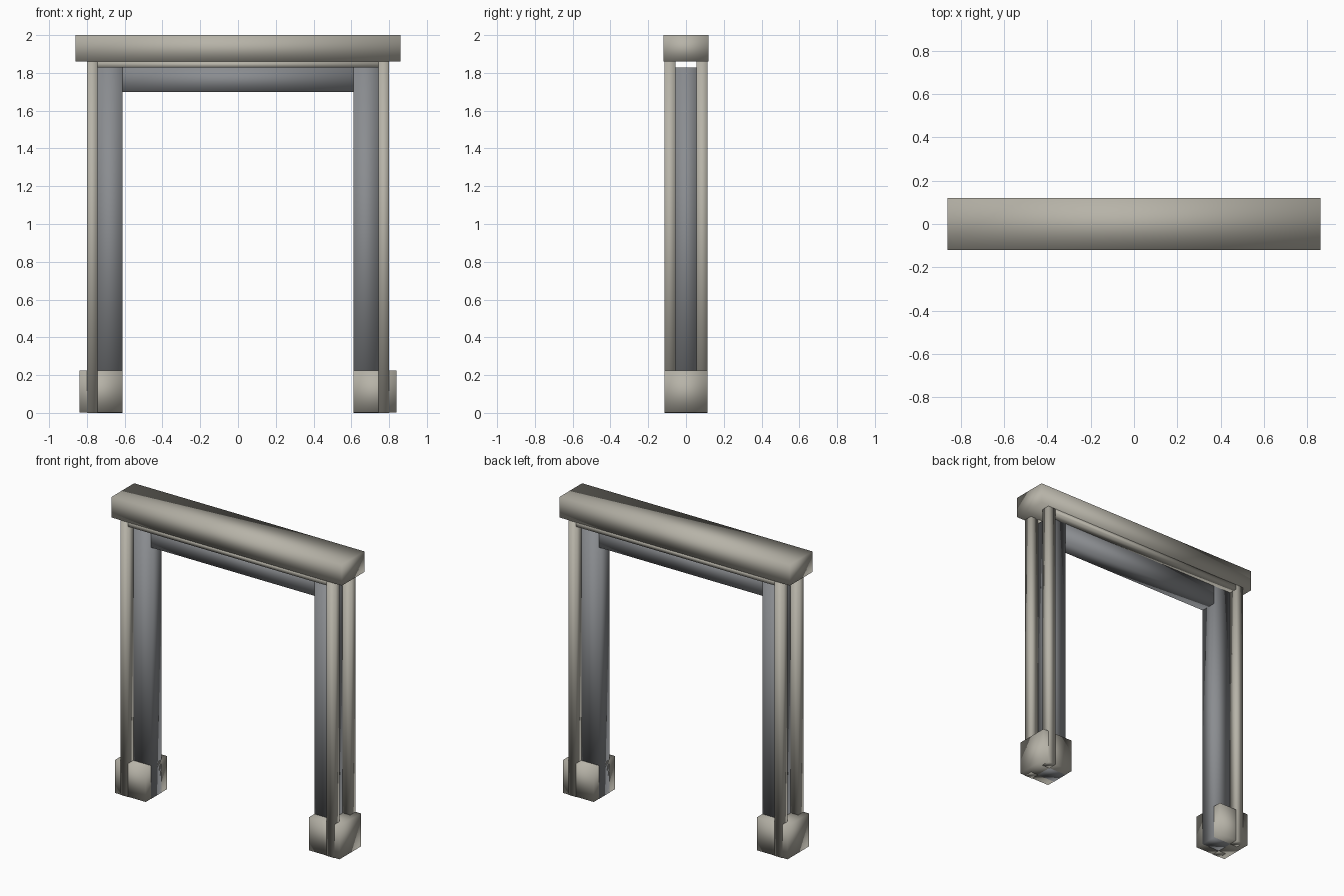
import bpy

cube = bpy.data.objects.get("Cube")
if cube:
    bpy.data.objects.remove(cube, do_unlink=True)


def make_material(name, color):
    mat = bpy.data.materials.new(name)
    mat.use_nodes = True
    mat.diffuse_color = color
    mat.node_tree.nodes["Principled BSDF"].inputs["Base Color"].default_value = color
    return mat


stone = make_material("warm stone", (0.47, 0.45, 0.39, 1))
slate = make_material("slate grey", (0.255, 0.265, 0.28, 1))


def box(name, x, y, z, mat):
    """Softly shaded box from (min, max) ranges on each axis."""
    bpy.ops.mesh.primitive_cube_add(
        size=1, location=[(a + b) / 2 for a, b in (x, y, z)])
    obj = bpy.context.object
    obj.name = name
    obj.scale = [abs(b - a) for a, b in (x, y, z)]
    bpy.ops.object.transform_apply(location=False, rotation=False, scale=True)
    obj.data.materials.append(mat)
    bpy.ops.object.shade_smooth()
    return obj


def span(side, low, high):
    """Range from low to high, mirrored to the given side."""
    return tuple(sorted((side * low, side * high)))


POST_TOP = 1.828
CAP_BOTTOM = 1.86
INNER = 0.611      # inside edge of the opening
TRIM_IN = 0.744    # where posts meet the trim
DEPTH = 0.056      # half depth of the grey frame
FRONT = 0.115      # outer face of the trim

# Top cap and the grey beam below it
box("top_cap", (-0.861, 0.861), (-0.12, 0.12), (CAP_BOTTOM, 2), stone)
box("inner_beam", (-INNER, INNER), (-DEPTH, DEPTH), (1.7, POST_TOP), slate)

# Posts and feet
for side, label in ((1, "left"), (-1, "right")):
    box(f"{label}_post", span(side, INNER, TRIM_IN), (-DEPTH, DEPTH), (0, POST_TOP), slate)
    box(f"{label}_foot", span(side, INNER, 0.839), (-0.1135, 0.1135), (0.001, 0.225), stone)

# Trim strips on the front and back
for face, where in ((-1, "front"), (1, "back")):
    depth = span(face, DEPTH, FRONT)
    box(f"{where}_top_trim", (-TRIM_IN, TRIM_IN), depth, (POST_TOP, CAP_BOTTOM), stone)
    for side, label in ((1, "left"), (-1, "right")):
        box(f"{where}_{label}_trim", span(side, TRIM_IN, 0.8), depth, (0, CAP_BOTTOM), stone)
